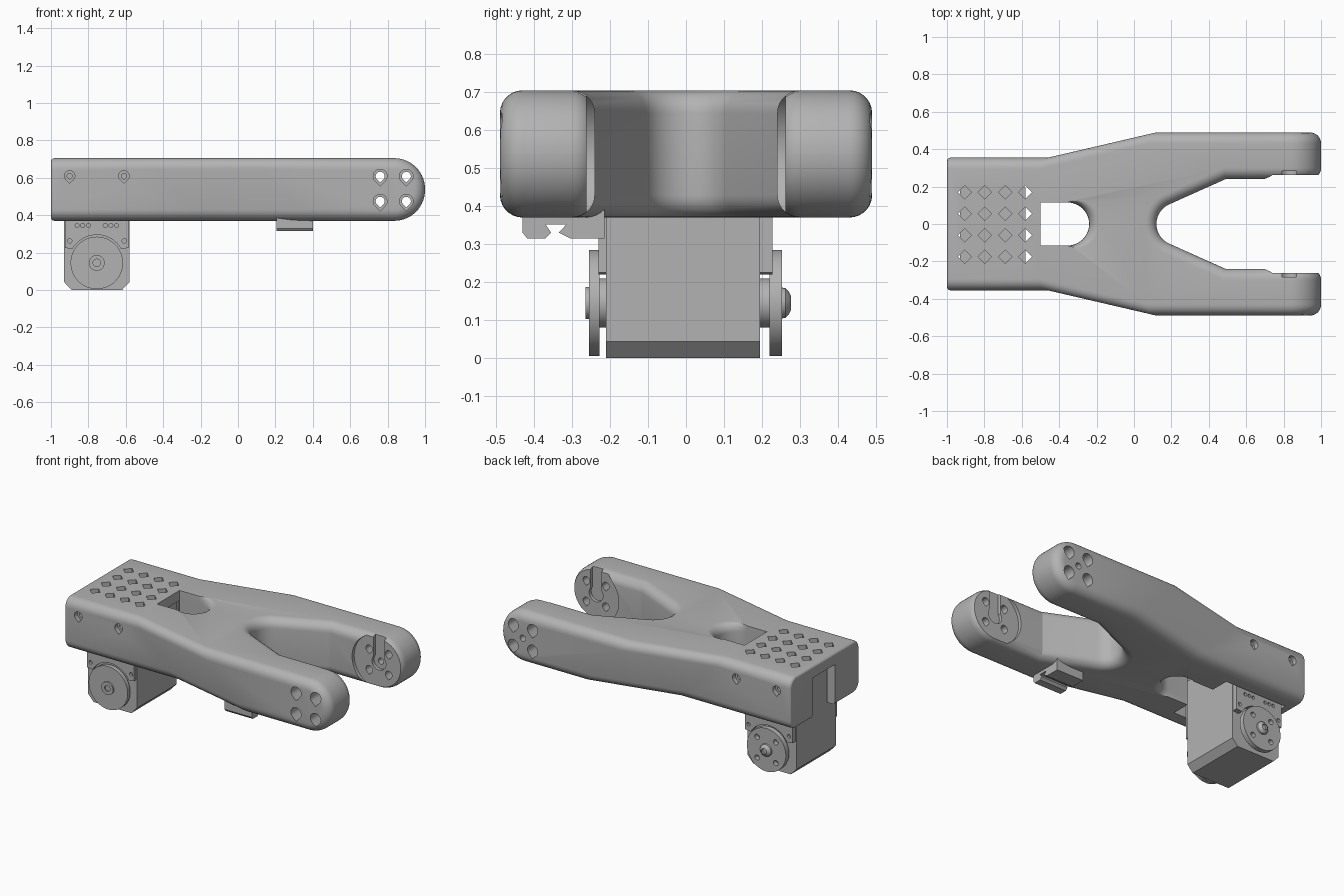
import bpy, bmesh, math
from mathutils import Vector

if "Cube" in bpy.data.objects:
    bpy.data.objects.remove(bpy.data.objects["Cube"])

grey = bpy.data.materials.new("light_grey")
grey.use_nodes = True
COLOUR = (0.45, 0.45, 0.45, 1)
grey.diffuse_color = COLOUR
grey.node_tree.nodes["Principled BSDF"].inputs["Base Color"].default_value = COLOUR


def place(axis, p, t):
    return Vector({"x": (t, p[0], p[1]), "y": (p[0], t, p[1]), "z": (p[0], p[1], t)}[axis])


def loft(bm, rings):
    """Closed solid through matching rings of points."""
    rows = [[bm.verts.new(p) for p in ring] for ring in rings]
    n = len(rows[0])
    faces = [bm.faces.new(rows[0][::-1]), bm.faces.new(rows[-1])]
    for a, b in zip(rows, rows[1:]):
        for i in range(n):
            j = (i + 1) % n
            faces.append(bm.faces.new((a[i], a[j], b[j], b[i])))
    bmesh.ops.recalc_face_normals(bm, faces=faces)


def prism(bm, pts, axis, lo, hi):
    loft(bm, [[place(axis, p, t) for p in pts] for t in (lo, hi)])


def box(bm, x0, x1, y0, y1, z0, z1):
    prism(bm, [(x0, y0), (x1, y0), (x1, y1), (x0, y1)], "z", z0, z1)


def circle(cx, cz, r, n=32, start=0.0):
    return [(cx + r * math.cos(start + math.tau * i / n),
             cz + r * math.sin(start + math.tau * i / n)) for i in range(n)]


def teardrop(cx, cz, r):
    arc = [math.radians(-45 + 270 * i / 18) for i in range(19)]
    return [(cx + r * math.cos(a), cz + r * math.sin(a)) for a in arc] + [(cx, cz - r * 1.41)]


def finish(name, bm):
    mesh = bpy.data.meshes.new(name)
    bm.to_mesh(mesh)
    bm.free()
    mesh.materials.append(grey)
    ob = bpy.data.objects.new(name, mesh)
    bpy.context.collection.objects.link(ob)
    return ob


def activate(ob):
    bpy.ops.object.select_all(action="DESELECT")
    ob.select_set(True)
    bpy.context.view_layer.objects.active = ob


def cut(ob, bm):
    cutter = finish("cutter", bm)
    cutter.hide_render = True
    mod = ob.modifiers.new("cut", "BOOLEAN")
    mod.operation, mod.solver, mod.object = "DIFFERENCE", "EXACT", cutter
    activate(ob)
    bpy.ops.object.modifier_apply(modifier=mod.name)
    bpy.data.objects.remove(cutter)


def smooth(ob):
    activate(ob)
    bpy.ops.object.shade_smooth_by_angle(angle=math.radians(20))


# forked frame: outline whose flared sides lean forward toward the bottom
BOTTOM, TOP, MID = 0.37, 0.705, 0.5375
TIP = (0.83, MID)


def outline(z, lean):
    half = [(-1, 0.355), (-0.51 + lean, 0.355), (0.07 + lean, 0.49), (1, 0.49), (1, 0.24), (0.49, 0.24)]
    throat = [math.radians(114 + 132 * i / 14) for i in range(15)]
    pts = half + [(0.235 + 0.115 * math.cos(a), 0.115 * math.sin(a)) for a in throat]
    pts += [(x, -y) for x, y in reversed(half)]
    return [Vector((x, y, z)) for x, y in pts]


bm = bmesh.new()
loft(bm, [outline(BOTTOM, 0.32), outline(TOP, 0)])


def bevel(edges, size, segments):
    bmesh.ops.bevel(bm, geom=edges, offset=size, segments=segments, profile=0.5,
                    affect="EDGES", clamp_overlap=True)


def at_x(edge, x):
    return all(abs(v.co.x - x) < 1e-4 for v in edge.verts)


# round arm ends, then soft rims, then the small rear rounding
bevel([e for e in bm.edges if at_x(e, 1) and abs(e.verts[0].co.z - e.verts[1].co.z) < 1e-4], 0.165, 14)
bm.normal_update()
bevel([e for e in bm.edges if not at_x(e, -1) and e.calc_face_angle(0) > math.radians(50)], 0.06, 7)
bevel([e for e in bm.edges if at_x(e, -1)], 0.018, 3)
frame = finish("forked_frame", bm)

# motor pocket and rear cable notch
bm = bmesh.new()
box(bm, -0.945, -0.5, -0.235, 0.235, 0.3, 0.64)
cut(frame, bm)
bm = bmesh.new()
box(bm, -1.1, -0.9, -0.1, 0.13, 0.3, 0.63)
cut(frame, bm)

# round-ended slot with flared rims
bm = bmesh.new()
rings = []
R = 0.06
for i in range(-8, 9):
    a = math.pi / 2 * (abs(i) / 8)
    side = 1 if i > 0 else -1
    flare = R * (1 - math.cos(a))
    z = MID + side * (0 if i == 0 else (TOP - BOTTOM) / 2 - R + R * math.sin(a))
    ring = [Vector((-0.52, -0.115, z))]
    for k in range(21):
        t = -math.pi / 2 + math.pi * k / 20
        r = 0.115 + flare * math.cos(t)
        ring.append(Vector((-0.355 + r * math.cos(t), r * math.sin(t), z)))
    ring.append(Vector((-0.52, 0.115, z)))
    rings.append(ring)
lift = Vector((0, 0, 0.05))
rings = [[p - lift for p in rings[0]]] + rings + [[p + lift for p in rings[-1]]]
for ring in rings[-2:]:
    ring[0].x = ring[-1].x = -0.5
for ring in rings:
    ring[0].x = ring[-1].x = -0.501
loft(bm, rings)
cut(frame, bm)

# grid of diamond vents
bm = bmesh.new()
for i in range(4):
    for j in range(4):
        prism(bm, circle(-0.905 + 0.108 * i, -0.175 + 0.115 * j, 0.036, 4), "z", 0.6, 0.8)
cut(frame, bm)

# recessed horn seats on the inner arm faces, with a slot up to the rim
bm = bmesh.new()
prism(bm, circle(*TIP, 0.178, 64), "y", -0.262, 0.262)
cut(frame, bm)
bm = bmesh.new()
prism(bm, circle(*TIP, 0.05), "y", -0.283, 0.283)
cut(frame, bm)
bm = bmesh.new()
box(bm, 0.79, 0.87, -0.283, 0.283, MID, 0.8)
cut(frame, bm)

# arm bolt holes, side screw holes and their counterbores
for radius, depth, screw, inner in ((0.024, 0.2, 0.014, 0.24), (0.037, 0.4, 0.028, 0.325)):
    bm = bmesh.new()
    for s in (-1, 1):
        for x in (-0.07, 0.07):
            for z in (-0.067, 0.067):
                prism(bm, teardrop(TIP[0] + x, MID + z + 0.004, radius), "y", s * depth, s * 0.6)
        for x in (-0.9, -0.61):
            prism(bm, teardrop(x, 0.61, screw), "y", s * inner, s * 0.45)
    if radius < 0.03:
        prism(bm, circle(*TIP, 0.02, 16), "y", 0.2, 0.6)
    cut(frame, bm)
smooth(frame)

# motor housing with chamfered lower edges
CX, CZ = -0.755, 0.145
bm = bmesh.new()
prism(bm, [(-0.93, 0.6), (-0.93, 0.043), (-0.89, 0), (-0.62, 0), (-0.58, 0.043), (-0.58, 0.6)],
      "y", -0.21, 0.195)
finish("motor_housing", bm)

# side covers curving around the horns, with screw holes
bm = bmesh.new()
for lo, hi in ((-0.23, -0.205), (0.19, 0.228)):
    arch = [math.radians(150 - 120 * i / 16) for i in range(17)]
    pts = [(-0.925, 0.6), (-0.925, 0.225)]
    pts += [(CX + 0.15 * math.cos(a), CZ + 0.15 * math.sin(a)) for a in arch]
    pts += [(-0.585, 0.225), (-0.585, 0.6)]
    prism(bm, pts, "y", lo, hi)
covers = finish("motor_side_covers", bm)
bm = bmesh.new()
for s in (-1, 1):
    for dx in (0.045, 0.075, 0.105):
        for m in (-1, 1):
            prism(bm, circle(CX + m * dx, 0.345, 0.011, 12), "y", s * 0.212, s * 0.3)
    for x in (-0.9, -0.608):
        prism(bm, circle(x, 0.263, 0.012, 12), "y", s * 0.212, s * 0.3)
cut(covers, bm)

# output horn (front) and idler horn (back)
for name, s, shaft, lo, hi in (("front_horn", -1, 0.2, 0.228, 0.255), ("back_horn", 1, 0.19, 0.22, 0.253)):
    bm = bmesh.new()
    prism(bm, circle(CX, CZ, 0.14, 64), "y", s * lo, s * hi)
    horn = finish(name, bm)
    if s > 0:
        bm = bmesh.new()
        for x, z in circle(CX, CZ, 0.095, 4, math.pi / 4):
            prism(bm, circle(x, z, 0.017, 16), "y", 0.2, 0.3)
        cut(horn, bm)
    smooth(horn)
    bm = bmesh.new()
    prism(bm, circle(CX, CZ, 0.065), "y", s * shaft, s * (lo + 0.002))
    smooth(finish(name + "_shaft", bm))

# front hub with a bore
bm = bmesh.new()
prism(bm, circle(CX, CZ, 0.042), "y", -0.265, -0.25)
hub = finish("front_hub", bm)
bm = bmesh.new()
prism(bm, circle(CX, CZ, 0.02, 20), "y", -0.3, -0.256)
cut(hub, bm)
smooth(hub)

# domed screw head with a socket
bm = bmesh.new()
dome = [(0.25, 0.041), (0.262, 0.039), (0.271, 0.03), (0.277, 0.018), (0.268, 0.016)]
loft(bm, [[place("y", p, y) for p in circle(CX, CZ, r, 24)] for y, r in dome])
smooth(finish("back_screw_head", bm))

# cable clip under the front arm
bm = bmesh.new()
prism(bm, [(-0.43, 0.4), (-0.43, 0.33), (-0.418, 0.315), (-0.37, 0.315), (-0.355, 0.33), (-0.37, 0.352),
           (-0.315, 0.352), (-0.335, 0.33), (-0.305, 0.315), (-0.215, 0.315), (-0.215, 0.4)], "x", 0.205, 0.4)
finish("cable_clip", bm)
